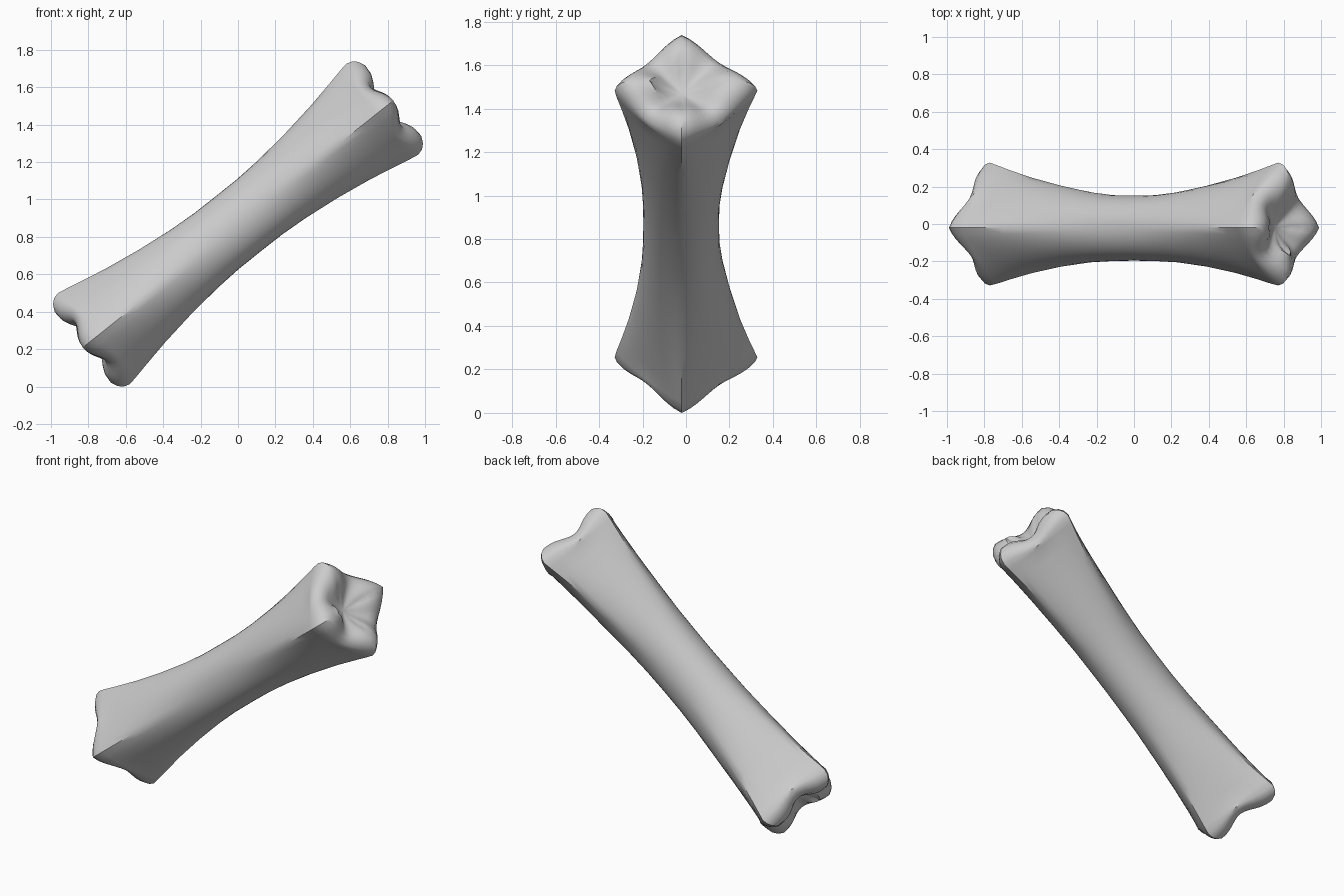
import bpy, bmesh
from math import cos, sin, pi, radians
from mathutils import Matrix, Vector

if "Cube" in bpy.data.objects:
    bpy.data.objects.remove(bpy.data.objects["Cube"])

SEG = 48
CENTRE_Y = -0.02

# Half profile: distance along the shaft, then radius of the upper/lower,
# back and front ridges, and roundness (2 is an ellipse, 1 a diamond)
PROFILE = [(0, .19, .172, .176, 2), (.15, .191, .174, .178, 2),
           (.3, .2, .19, .185, 1.85), (.5, .222, .225, .208, 1.6),
           (.7, .253, .268, .243, 1.35), (.85, .283, .308, .277, 1.2),
           (.94, .302, .335, .3, 1.14)]
RIM = (.31, .348, .308, 1.13)
# Knuckle cap: radius fraction, height on the lobes, height in the valleys
CAP = [(1, .985, .955), (.97, 1.018, .975), (.9, 1.042, .995),
       (.78, 1.06, 1.01), (.62, 1.057, 1.003), (.48, 1.038, .993),
       (.32, 1.0, .982), (.15, .975, .97)]


def section(a, tall, back, front, power):
    """Radius of the rounded diamond cross-section at angle a."""
    wide = back if cos(a) > 0 else front
    total = (abs(cos(a)) / wide) ** power + (abs(sin(a)) / tall) ** power
    return total ** (-1 / power)


def ring(bm, end, shape, frac, high, low):
    verts = []
    for i in range(SEG):
        a = 2 * pi * i / SEG
        r = frac * section(a, *shape)
        u = low + (high - low) * cos(2 * a) ** 2
        # the front lobe keeps a steep inner wall
        if cos(a) < -.72 and .4 < frac < .6:
            u += .02 * cos(2 * a) ** 2
        verts.append(bm.verts.new((end * u, CENTRE_Y + r * cos(a), r * sin(a))))
    return verts


# Shaft rings, then cap rings at both ends
bm = bmesh.new()
rings = [ring(bm, -1, shape, 1, u, u) for u, *shape in reversed(PROFILE[1:])]
rings += [ring(bm, 1, shape, 1, u, u) for u, *shape in PROFILE]
for level in CAP:
    rings.append(ring(bm, 1, RIM, *level))
    rings.insert(0, ring(bm, -1, RIM, *level))

# Skin the rings and close both ends
for a, b in zip(rings, rings[1:]):
    for i in range(SEG):
        j = (i + 1) % SEG
        bm.faces.new((a[i], a[j], b[j], b[i]))
for end, loop in ((-1, rings[0]), (1, rings[-1])):
    tip = bm.verts.new((end * .965, CENTRE_Y, 0))
    for i in range(SEG):
        bm.faces.new((loop[i], loop[(i + 1) % SEG], tip))
bmesh.ops.recalc_face_normals(bm, faces=bm.faces[:])

# Tilt the bone up to the left side and rest it on the ground
bm.transform(Matrix.Rotation(radians(-38.5), 4, 'Y'))
ground = min(v.co.z for v in bm.verts)
bm.transform(Matrix.Translation(Vector((0, 0, -ground))))

mesh = bpy.data.meshes.new("bone")
bm.to_mesh(mesh)
bm.free()
bone = bpy.data.objects.new("bone", mesh)
bpy.context.collection.objects.link(bone)

# Plain grey surface
grey = bpy.data.materials.new("light_grey")
grey.use_nodes = True
colour = (.6, .6, .6, 1)
grey.diffuse_color = colour
grey.node_tree.nodes["Principled BSDF"].inputs["Base Color"].default_value = colour
mesh.materials.append(grey)

bpy.context.view_layer.objects.active = bone
bone.select_set(True)
bpy.ops.object.shade_smooth_by_angle(angle=radians(40))
